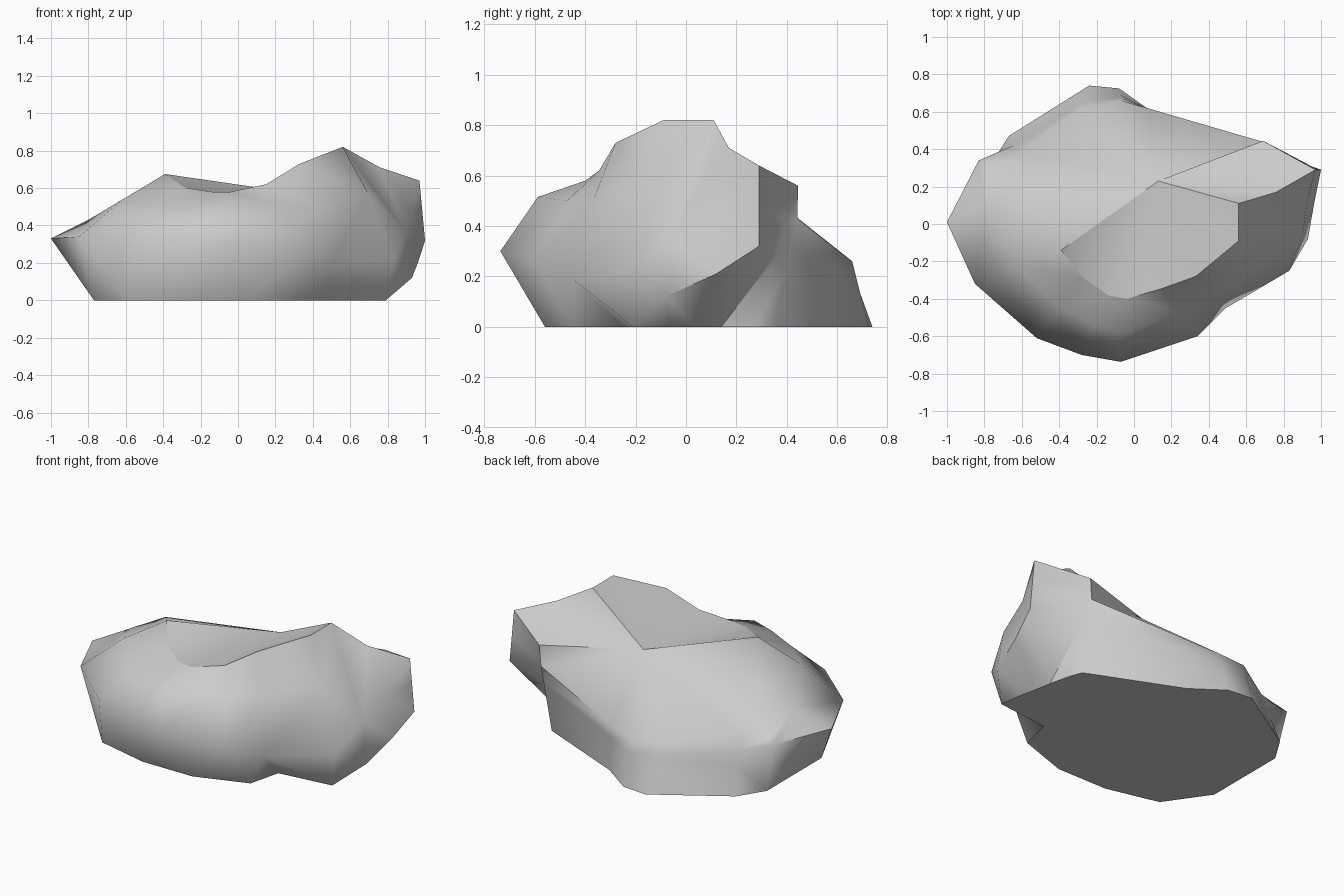
import bpy, bmesh, math
from mathutils import Vector

if "Cube" in bpy.data.objects:
    bpy.data.objects.remove(bpy.data.objects["Cube"])

# Outlines run clockwise (seen from above) from the right front corner
base = [(.79, -.21), (.45, -.25), (.40, -.45), (.08, -.56), (-.26, -.56), (-.59, -.48),
        (-.77, -.22), (-.77, .06), (-.77, .31), (-.67, .47), (-.24, .74), (-.08, .725),
        (.11, .59), (.67, .35), (.70, .27), (.73, .14), (.75, .03), (.77, -.06)]

# Widest belt around the front, left and right sides
belt = [(.83, -.25, .21), (.49, -.45, .19), (.34, -.60, .26), (-.07, -.737, .30),
        (-.28, -.70, .32), (-.52, -.61, .33), (-.85, -.32, .34), (-1, .01, .33),
        (-.83, .34, .31)]
belt_right = [(1, .29, .32), (.965, .12, .21), (.93, -.08, .12)]

# Rim of the sloping top
rim = [(.56, -.09, .82), (.33, -.28, .73), (.15, -.345, .62), (-.04, -.40, .58),
       (-.14, -.38, .58), (-.28, -.28, .60), (-.39, -.14, .675), (-.60, .15, .53),
       (-.73, .32, .35), (-.62, .37, .33), (-.28, .62, .28), (-.07, .66, .26),
       (.07, .62, .29), (.68, .442, .43), (.69, .445, .56), (.97, .29, .64),
       (.76, .17, .71), (.56, .11, .82)]

# Lift of the rounded shoulder above a straight line from belt to rim
bulge = {0: .06, 1: .05, 2: .06, 3: .075, 4: .06, 5: .045, 6: .03}

n = len(rim)
bottom = [Vector((x, y, 0)) for x, y in base]
rim = [Vector(p) for p in rim]
back = [bottom[i].lerp(rim[i], .5) for i in range(9, 15)]
belt = [Vector(p) for p in belt] + back + [Vector(p) for p in belt_right]
shoulder = [belt[i].lerp(rim[i], .5) + Vector((0, 0, bulge.get(i, 0))) for i in range(n)]
shoulder[3] += Vector((0, -.02, 0))
# Upright wall on the right end
shoulder[16] = Vector((.93, .14, .46))
shoulder[17] = Vector((.90, -.06, .36))

# Loft the rings, close the base, fan the top to its inner high point
bm = bmesh.new()
rings = [[bm.verts.new(p) for p in ring] for ring in (bottom, belt, shoulder, rim)]
for lo, hi in zip(rings, rings[1:]):
    for i in range(n):
        j = (i + 1) % n
        bm.faces.new((lo[i], lo[j], hi[j], hi[i]))
floor = bm.faces.new(rings[0])
for e in floor.edges:
    e.smooth = False
centre = bm.verts.new((.13, .23, .60))
for i in range(n):
    top = bm.faces.new((rings[-1][i], rings[-1][(i + 1) % n], centre))
    if i < 6 or i > 13:
        bm.edges.get((rings[-1][i], rings[-1][(i + 1) % n])).smooth = False
bm.edges.get((rings[-1][6], centre)).smooth = False
bmesh.ops.triangulate(bm, faces=bm.faces[:])
bmesh.ops.recalc_face_normals(bm, faces=bm.faces[:])

mesh = bpy.data.meshes.new("rock")
bm.to_mesh(mesh)
bm.free()
rock = bpy.data.objects.new("rock", mesh)
bpy.context.collection.objects.link(rock)

# Soft facets with crisp ridges
bpy.context.view_layer.objects.active = rock
rock.select_set(True)
bpy.ops.object.shade_smooth_by_angle(angle=math.radians(62), keep_sharp_edges=True)
